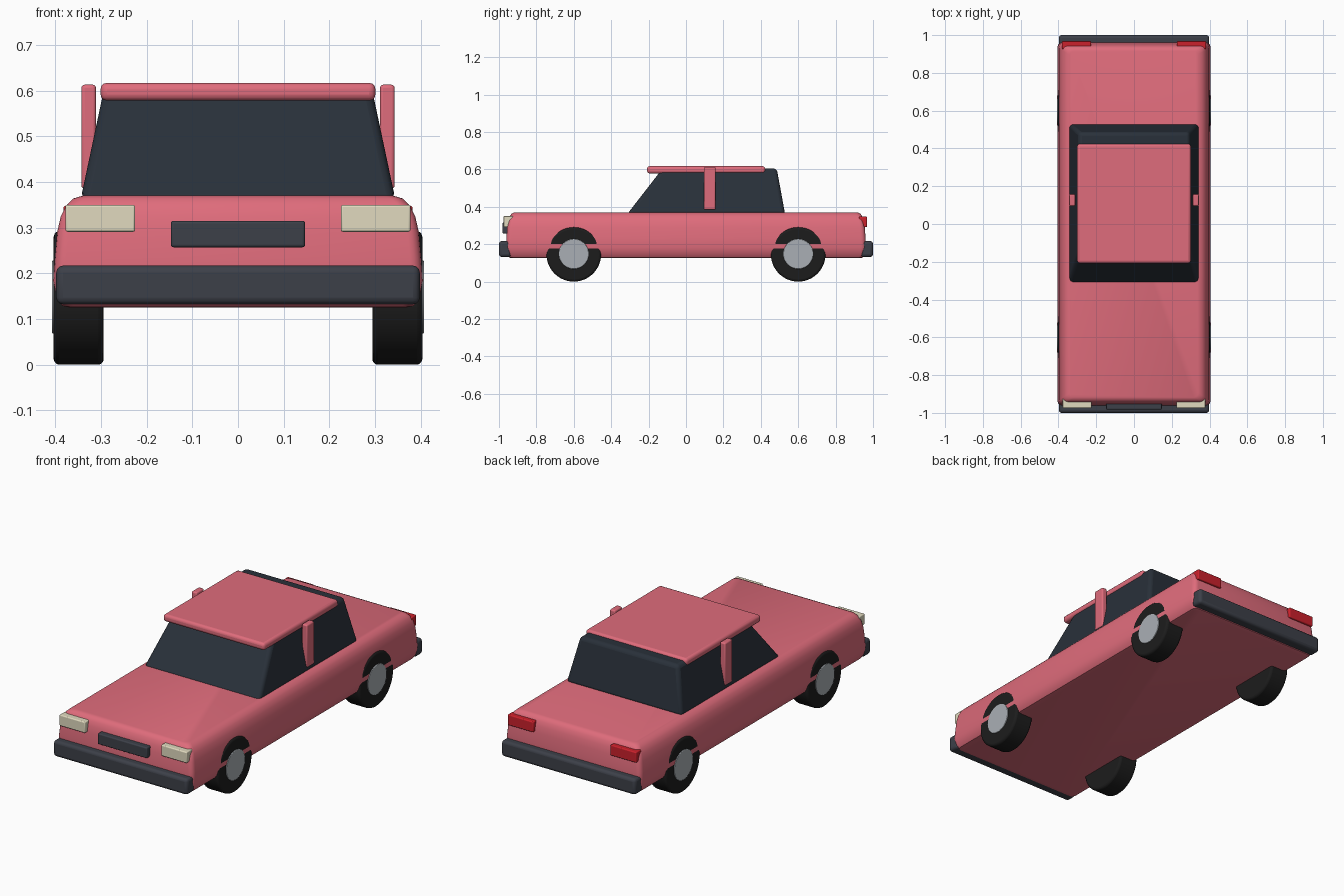
import bpy, bmesh, math

if "Cube" in bpy.data.objects:
    bpy.data.objects.remove(bpy.data.objects["Cube"])


def material(name, r, g, b):
    m = bpy.data.materials.new(name)
    m.diffuse_color = (r, g, b, 1)
    m.use_nodes = True
    m.node_tree.nodes["Principled BSDF"].inputs["Base Color"].default_value = m.diffuse_color
    return m


PAINT = material("paint", 0.74, 0.15, 0.2)
GLASS = material("glass", 0.022, 0.03, 0.042)
TRIM = material("trim", 0.046, 0.051, 0.066)
RUBBER = material("rubber", 0.012, 0.012, 0.012)
METAL = material("metal", 0.4, 0.43, 0.46)
LAMP = material("lamp", 0.75, 0.7, 0.52)
RED = material("red_lamp", 0.6, 0.015, 0.025)


def finish(ob, name, mat, bevel=0, segments=3, angle=35):
    ob.name = name
    ob.data.materials.append(mat)
    if bevel:
        b = ob.modifiers.new("Bevel", 'BEVEL')
        b.width, b.segments = bevel, segments
        b.limit_method, b.angle_limit = 'ANGLE', math.radians(30)
    bpy.ops.object.select_all(action='DESELECT')
    bpy.context.view_layer.objects.active = ob
    ob.select_set(True)
    bpy.ops.object.shade_smooth_by_angle(angle=math.radians(angle))
    return ob


def box(name, x, y, z, mat, bevel):
    """Bevelled box from (min, max) ranges."""
    bpy.ops.mesh.primitive_cube_add(size=1, location=[(a + b) / 2 for a, b in (x, y, z)])
    ob = bpy.context.object
    ob.scale = [b - a for a, b in (x, y, z)]
    bpy.ops.object.transform_apply(location=False, rotation=False, scale=True)
    return finish(ob, name, mat, bevel)


def loft(name, rings, mat):
    """Closed skin through horizontal rings of points."""
    bm = bmesh.new()
    loops = [[bm.verts.new(p) for p in ring] for ring in rings]
    n = len(loops[0])
    for a, b in zip(loops, loops[1:]):
        for i in range(n):
            j = (i + 1) % n
            bm.faces.new((a[i], a[j], b[j], b[i]))
    bm.faces.new(loops[0][::-1])
    bm.faces.new(loops[-1])
    me = bpy.data.meshes.new(name)
    bm.to_mesh(me)
    bm.free()
    ob = bpy.data.objects.new(name, me)
    bpy.context.collection.objects.link(ob)
    return ob


def rounded_rect(hx, hy, z, r, steps=4):
    pts = []
    for q, (sx, sy) in enumerate(((1, 1), (-1, 1), (-1, -1), (1, -1))):
        for k in range(steps + 1):
            a = math.radians(90) * (q + k / steps)
            pts.append((sx * (hx - r) + r * math.cos(a), sy * (hy - r) + r * math.sin(a), z))
    return pts


def cylinder(name, x0, x1, y, z, radius, mat, bevel):
    bpy.ops.mesh.primitive_cylinder_add(vertices=48, radius=radius, depth=abs(x1 - x0),
                                        location=((x0 + x1) / 2, y, z),
                                        rotation=(0, math.pi / 2, 0))
    return finish(bpy.context.object, name, mat, bevel)


# Lower body: slightly bulging sides, softly rounded shoulders
profile = [(0.368, 0.930, 0.125), (0.385, 0.946, 0.129), (0.396, 0.956, 0.145),
           (0.4048, 0.962, 0.183), (0.401, 0.960, 0.235), (0.396, 0.956, 0.29),
           (0.388, 0.950, 0.325), (0.376, 0.942, 0.349), (0.360, 0.932, 0.364),
           (0.340, 0.918, 0.37)]
body = loft("body", [rounded_rect(x, y, z, 0.025) for x, y, z in profile], PAINT)
finish(body, "body", PAINT)

# Glass cabin, tapering upwards
cabin = loft("cabin", [
    [(-hx, y0, z), (hx, y0, z), (hx, y1, z), (-hx, y1, z)]
    for hx, y0, y1, z in ((0.345, -0.315, 0.53, 0.36), (0.293, -0.125, 0.485, 0.605))], GLASS)
finish(cabin, "cabin", GLASS, 0.018)

# Roof panel
box("roof", (-0.301, 0.301), (-0.208, 0.424), (0.578, 0.617), PAINT, 0.014)

# Bumpers and grille
box("front_bumper", (-0.398, 0.398), (-1.0, -0.935), (0.132, 0.217), TRIM, 0.015)
box("rear_bumper", (-0.398, 0.398), (0.935, 1.0), (0.132, 0.217), TRIM, 0.015)
box("grille", (-0.147, 0.147), (-0.982, -0.93), (0.257, 0.315), TRIM, 0.006)

for s, side in ((-1, "left"), (1, "right")):
    def span(a, b):
        return tuple(sorted((s * a, s * b)))

    # Door pillars and lamps
    box(side + "_pillar", span(0.311, 0.343), (0.095, 0.158), (0.385, 0.613), PAINT, 0.007)
    box(side + "_headlight", span(0.225, 0.378), (-0.975, -0.925), (0.291, 0.35), LAMP, 0.005)
    box(side + "_tail_light", span(0.228, 0.382), (0.925, 0.968), (0.291, 0.348), RED, 0.005)

    # Wheels
    for y, end in ((-0.6, "front"), (0.6, "rear")):
        cylinder(f"{end}_{side}_tyre", s * 0.294, s * 0.4035, y, 0.146, 0.146, RUBBER, 0.012)
        cylinder(f"{end}_{side}_hub", s * 0.36, s * 0.4075, y, 0.148, 0.08, METAL, 0.003)
